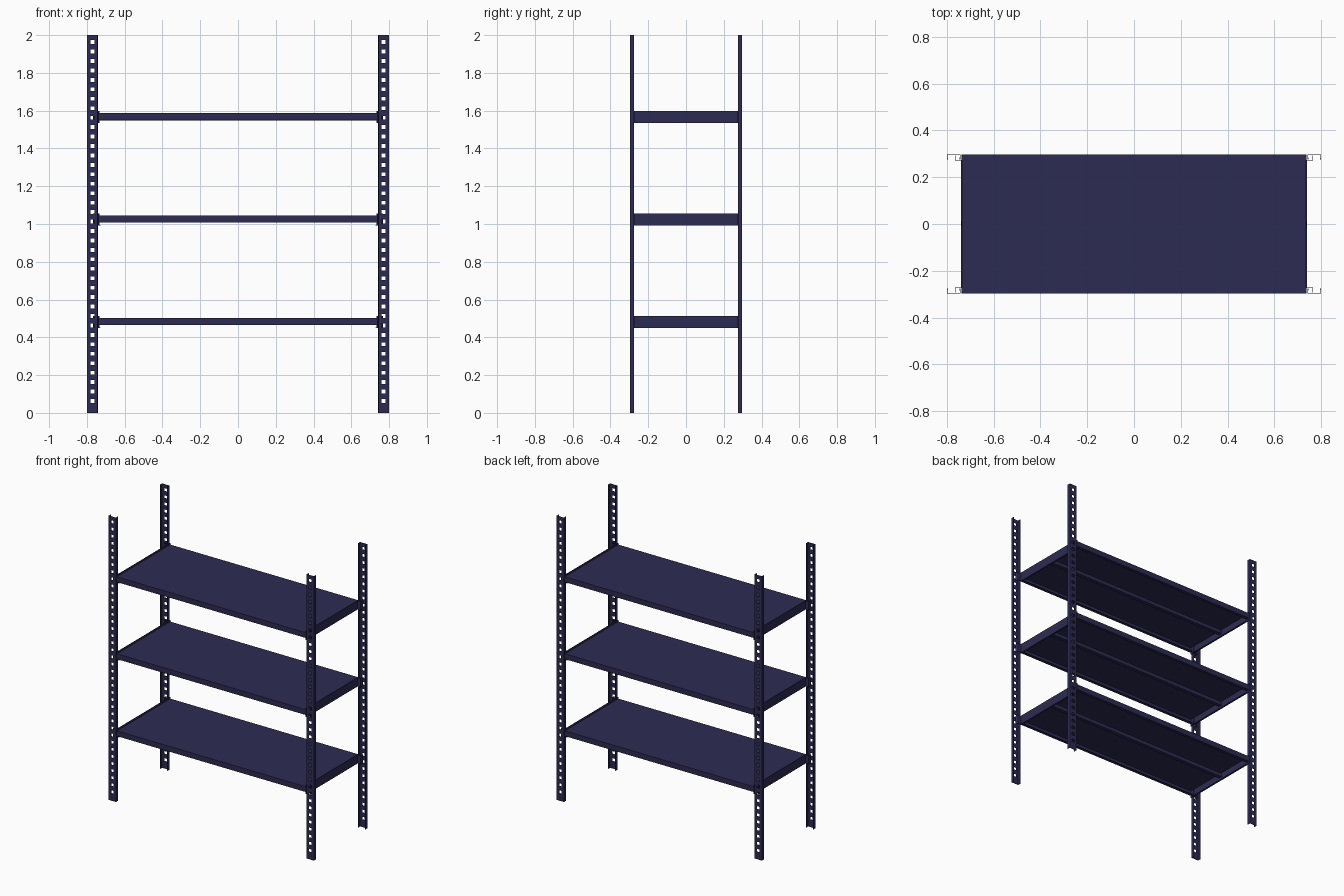
import bpy, bmesh

if "Cube" in bpy.data.objects:
    bpy.data.objects.remove(bpy.data.objects["Cube"])

mat = bpy.data.materials.new("navy_steel")
mat.diffuse_color = (0.026, 0.024, 0.085, 1)
mat.use_nodes = True
mat.node_tree.nodes["Principled BSDF"].inputs["Base Color"].default_value = mat.diffuse_color

SHELF_TOPS = (0.503, 1.045, 1.587)


def finish(name, bm, thickness, mirror=(False, False)):
    """Turn a sheet into an object with metal thickness and mirrored copies."""
    mesh = bpy.data.meshes.new(name)
    bmesh.ops.recalc_face_normals(bm, faces=bm.faces)
    bm.to_mesh(mesh)
    bm.free()
    ob = bpy.data.objects.new(name, mesh)
    bpy.context.collection.objects.link(ob)
    mesh.materials.append(mat)
    sol = ob.modifiers.new("thickness", 'SOLIDIFY')
    sol.thickness = thickness
    sol.offset = 0
    if any(mirror):
        mod = ob.modifiers.new("mirror", 'MIRROR')
        mod.use_axis = (*mirror, False)
        mod.use_mirror_merge = False
    return ob


def sheet(path, levels, place, skip=lambda i, j: False):
    """Sweep a profile path through levels, leaving skipped cells open."""
    bm = bmesh.new()
    rows = [[bm.verts.new(place(p, l)) for p in path] for l in levels]
    for j in range(len(levels) - 1):
        for i in range(len(path) - 1):
            if not skip(i, j):
                bm.faces.new((rows[j][i], rows[j][i + 1],
                              rows[j + 1][i + 1], rows[j + 1][i]))
    return bm


def upright(p, z):
    return (p[0], p[1], z)


def along_x(p, x):
    return (x, p[0], p[1])


# Perforated channel posts
post_path = [(0.744, 0.275), (0.744, 0.296), (0.760, 0.296),
             (0.780, 0.296), (0.798, 0.296), (0.798, 0.275)]
post_levels = [0.0]
for k in range(39):
    zc = 0.063 + 0.05 * k
    post_levels += [zc - 0.010, zc + 0.010]
post_levels.append(2.0)
finish("post", sheet(post_path, post_levels, upright,
                     lambda i, j: i == 2 and j % 2 == 1), 0.003, (True, True))

for n, top in enumerate(SHELF_TOPS, 1):
    z = top - 0.001
    low = top - 0.037
    # Shelf panel with folded front and back lips
    panel = [(-0.275, low), (-0.296, low), (-0.296, z),
             (0.296, z), (0.296, low), (0.275, low)]
    finish(f"shelf_panel_{n}", sheet(panel, (-0.735, 0.735), along_x), 0.002)

    # Stiffening rib under the middle of the panel
    rib = [(-0.012, z - 0.002), (-0.012, z - 0.026),
           (0.012, z - 0.026), (0.012, z - 0.002)]
    finish(f"shelf_rib_{n}", sheet(rib, (-0.738, 0.738), along_x), 0.002)

    # Side beams with a folded bottom edge
    z0, z1 = top - 0.052, top + 0.010
    beam = [(0.728, z0), (0.740, z0), (0.740, z1)]
    finish(f"side_beam_{n}", sheet(beam, (-0.274, 0.274),
                                   lambda p, y: (p[0], y, p[1])),
           0.002, (True, False))

    # Corner clips hooked into the posts
    clip = [(0.736, 0.297), (0.736, 0.272), (0.765, 0.272), (0.765, 0.294)]
    finish(f"corner_clip_{n}", sheet(clip, (z0, z1), upright),
           0.003, (True, True))
